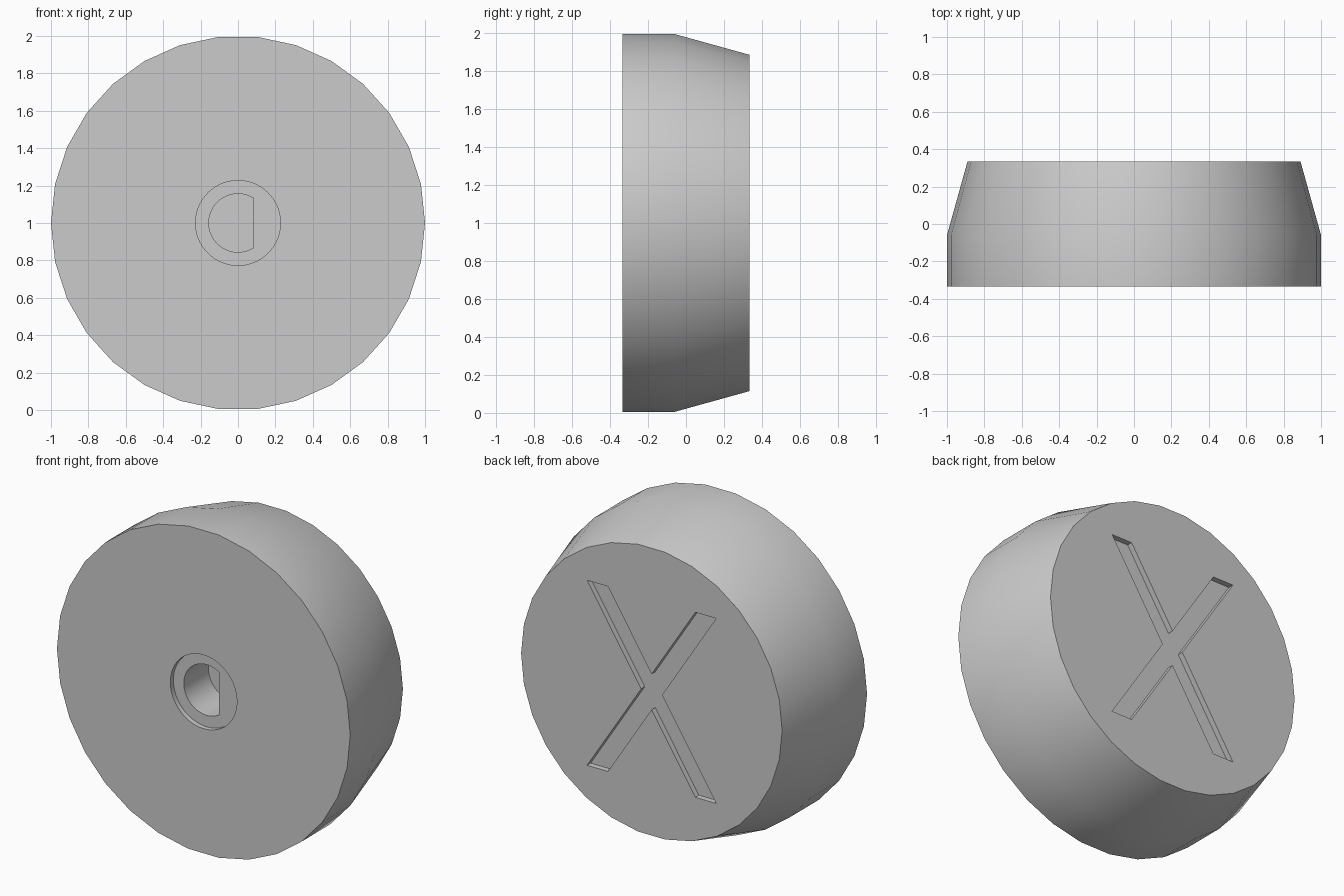
import bpy, bmesh
from math import cos, sin, pi, acos, radians

cube = bpy.data.objects.get("Cube")
if cube:
    bpy.data.objects.remove(cube, do_unlink=True)

FRONT, BACK, KINK, CENTRE_Z = -0.335, 0.335, -0.06, 1.0

grey = bpy.data.materials.new("plain grey")
grey.use_nodes = True
grey.diffuse_color = (0.6, 0.6, 0.6, 1)
grey.node_tree.nodes["Principled BSDF"].inputs["Base Color"].default_value = (0.6, 0.6, 0.6, 1)


def arc(radius, count, start=0.0, sweep=2 * pi, closed=True):
    """Outline points (x, z) along a circle."""
    steps = count if closed else count - 1
    return [(radius * cos(start + sweep * i / steps),
             radius * sin(start + sweep * i / steps)) for i in range(count)]


def loft(name, sections):
    """Closed solid through (outline, y) sections with equal point counts."""
    bm = bmesh.new()
    rings = [[bm.verts.new((x, y, z + CENTRE_Z)) for x, z in outline]
             for outline, y in sections]
    for low, high in zip(rings, rings[1:]):
        for i in range(len(low)):
            j = (i + 1) % len(low)
            bm.faces.new((low[i], low[j], high[j], high[i]))
    bm.faces.new(rings[0])
    bm.faces.new(rings[-1])
    bmesh.ops.recalc_face_normals(bm, faces=bm.faces)
    mesh = bpy.data.meshes.new(name)
    bm.to_mesh(mesh)
    bm.free()
    mesh.materials.append(grey)
    obj = bpy.data.objects.new(name, mesh)
    bpy.context.collection.objects.link(obj)
    return obj


def cut(target, cutter):
    """Subtract the cutter, then discard it."""
    cutter.hide_render = True
    mod = target.modifiers.new("cut", 'BOOLEAN')
    mod.operation, mod.solver, mod.object = 'DIFFERENCE', 'EXACT', cutter
    bpy.context.view_layer.objects.active = target
    bpy.ops.object.modifier_apply(modifier=mod.name)
    bpy.data.objects.remove(cutter, do_unlink=True)


# Knob body: straight grip in front, tapered towards the back
knob = loft("knob_body", [(arc(1.0, 30), FRONT), (arc(1.0, 30), KINK), (arc(0.89, 30), BACK)])

# Shallow round recess in the front
recess = arc(0.227, 64)
cut(knob, loft("recess_cutter", [(recess, FRONT - 0.1), (recess, FRONT + 0.03)]))

# D-shaped shaft hole with its flat on the +x side
half = acos(0.083 / 0.156)
d_shape = arc(0.156, 48, half, 2 * pi - 2 * half, closed=False)
cut(knob, loft("shaft_hole_cutter", [(d_shape, FRONT - 0.1), (d_shape, FRONT + 0.27)]))

# Crossed slots in the back, with level ends
outer, inner, end, side, notch = 0.44, 0.298, 0.57, 0.071, 0.11
quarter = [(side, 0), (outer, end), (inner, end), (0, notch)]
upper = quarter + [(-x, z) for x, z in reversed(quarter[:-1])]
cross = upper + [(x, -z) for x, z in reversed(upper[1:-1])]
cut(knob, loft("cross_slot_cutter", [(cross, BACK - 0.035), (cross, BACK + 0.1)]))

# Smooth sides with crisp rims
bpy.ops.object.select_all(action='DESELECT')
knob.select_set(True)
bpy.context.view_layer.objects.active = knob
bpy.ops.object.shade_smooth_by_angle(angle=radians(30))
